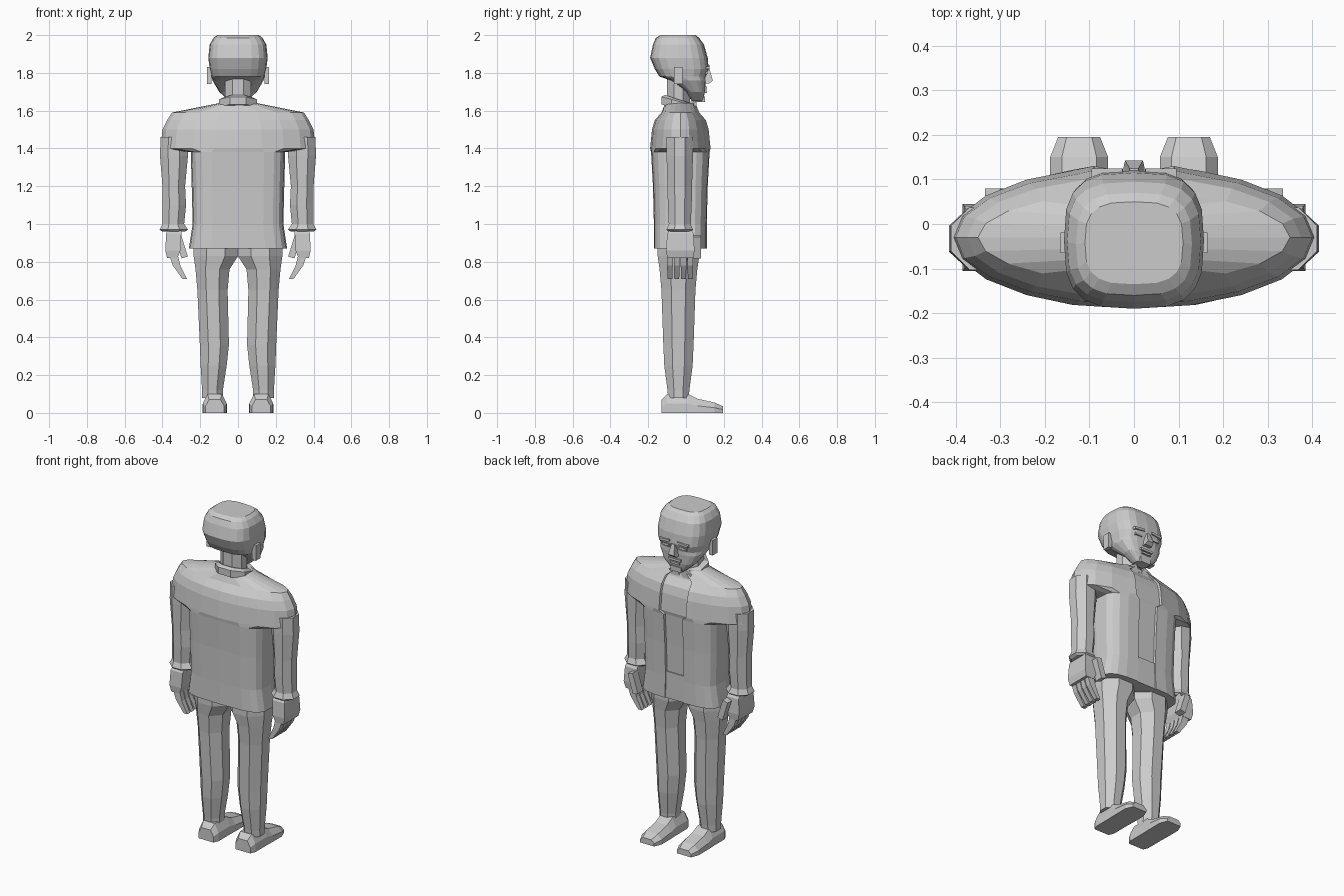
import bpy, bmesh, math
from mathutils import Vector, Matrix

default_cube = bpy.data.objects.get("Cube")
if default_cube:
    bpy.data.objects.remove(default_cube)

# The single material
plain_grey = bpy.data.materials.new("plain grey")
plain_grey.use_nodes = True
plain_grey.diffuse_color = (.6, .6, .6, 1)
shader = plain_grey.node_tree.nodes["Principled BSDF"]
shader.inputs["Base Color"].default_value = plain_grey.diffuse_color


def finish(name, bm):
    """Turn a bmesh into a flat-shaded grey object."""
    bmesh.ops.recalc_face_normals(bm, faces=bm.faces)
    mesh = bpy.data.meshes.new(name)
    bm.to_mesh(mesh)
    bm.free()
    mesh.materials.append(plain_grey)
    part = bpy.data.objects.new(name, mesh)
    bpy.context.collection.objects.link(part)


def loft(name, rings, side=1):
    """Skin a stack of equal rings and close both ends; side -1 mirrors it."""
    bm = bmesh.new()
    loops = [[bm.verts.new((side * x, y, z)) for x, y, z in ring] for ring in rings]
    for low, high in zip(loops, loops[1:]):
        for i in range(len(low)):
            bm.faces.new((low[i - 1], low[i], high[i], high[i - 1]))
    bm.faces.new(loops[0])
    bm.faces.new(loops[-1])
    finish(name, bm)


def tube(name, middle, rows, sides=8, side=1, tilt=0):
    """Upright tube; each row gives height, inner x, outer x and half depth."""
    grow = 1 / math.cos(math.pi / sides)
    angles = [(i + .5) * math.tau / sides for i in range(sides)]
    rings = []
    for z, inner, outer, depth in rows:
        centre = (inner + outer) / 2
        width = (outer - inner) / 2
        rings.append([(centre + width * grow * math.cos(a),
                       middle + depth * grow * math.sin(a),
                       z + tilt * math.sin(a)) for a in angles])
    loft(name, rings, side)


def box(name, centre, size, side=1, turn=0):
    bm = bmesh.new()
    bmesh.ops.create_cube(bm, size=1)
    place = Matrix.Translation(Vector((side * centre[0], centre[1], centre[2])))
    bm.transform(place @ Matrix.Rotation(side * turn, 4, "Y") @ Matrix.Diagonal((*size, 1)))
    finish(name, bm)


def outline(z, width, front, back, power):
    """Rounded half section from front to back; a lower power is boxier."""
    middle, depth = (front + back) / 2, (front - back) / 2
    points = []
    for i in range(11):
        angle = math.pi * i / 10
        x = width * max(math.sin(angle), 0) ** power
        c = math.cos(angle)
        points.append((x, middle + math.copysign(depth * abs(c) ** power, c), z))
    return points


def mirrored(half):
    return half + [(-x, y, z) for x, y, z in half[-2:0:-1]]


# Jacket: boxy waist, lens-shaped shoulders, shirt strip set back in front
def jacket_ring(z, width, depth, power):
    middle = -.03
    front = middle + depth
    strip = min(.09, width / 4)
    shirt = front - .012
    opening = [(0, shirt, z), (strip * .95, shirt, z), (strip, front, z)]
    return mirrored(opening + outline(z, width, front, middle - depth, power)[1:])


waist = [(.87, .26, .14), (1, .24, .14), (1.2, .245, .145), (1.38, .25, .155)]
shoulders = [(1.4, .41, .16), (1.5, .4, .15), (1.55, .375, .135), (1.59, .35, .1),
             (1.64, .1, .08)]
loft("jacket", [jacket_ring(*row, .5) for row in waist]
     + [jacket_ring(*row, 1) for row in shoulders])
box("trouser_front", (0, .1, .95), (.16, .01, .16))

# Neck and slanted collar
tube("neck", -.04, [(1.58, -.07, .07, .06), (1.8, -.07, .07, .06)])
tube("collar", -.04, [(1.61, -.1, .1, .09), (1.65, -.1, .1, .09), (1.66, -.08, .08, .07)],
     tilt=-.025)

# Head: chin, jaw, overhanging back of the skull, flat crown
head = [(1.65, .045, .09, .03), (1.7, .1, .1, 0), (1.76, .135, .105, -.08),
        (1.78, .14, .105, -.14), (1.82, .15, .12, -.165), (1.88, .157, .115, -.19),
        (1.95, .15, .095, -.175), (1.985, .13, .07, -.16), (2, .11, .05, -.135)]
loft("head", [mirrored(outline(*row, .65)) for row in head])
tube("nose", .1, [(1.745, -.024, .024, .025), (1.76, -.02, .02, .042), (1.82, -.01, .01, .025)],
     sides=4)
box("upper_lip", (0, .1, 1.72), (.08, .02, .014))
box("lower_lip", (0, .1, 1.7), (.06, .02, .012))
box("chin", (0, .07, 1.66), (.07, .06, .03))


def shoe_ring(y, half, height):
    """Chamfered section standing across the foot."""
    corners = [(1, 0), (1, .5), (.6, 1)]
    right_to_left = corners + [(-x, h) for x, h in reversed(corners)]
    return [(.123 + x * half, y, h * height) for x, h in right_to_left]


leg = [(.08, .08, .19, .055), (.12, .08, .19, .058), (.25, .06, .198, .075),
       (.36, .048, .202, .08), (.65, .055, .215, .09), (.76, .045, .225, .1),
       (.83, 0, .235, .11), (.92, 0, .235, .11)]
sleeve = [(1.46, .27, .41, .07), (1.36, .265, .413, .07), (1.2, .28, .4, .065),
          (1.1, .275, .4, .063), (1, .285, .4, .058), (.97, .265, .415, .07),
          (.96, .28, .4, .06)]
palm = [(.98, .3, .37, .05), (.95, .3, .38, .07), (.86, .305, .385, .075), (.82, .32, .375, .07)]
finger = [(.84, .32, .365, .015), (.78, .305, .345, .015), (.71, .27, .295, .013)]
shoe = [(-.13, .05, .07), (-.1, .063, .1), (.01, .063, .1), (.06, .065, .075),
        (.15, .065, .055), (.195, .047, .035)]

for label, side in (("left", 1), ("right", -1)):
    # Face details
    box(label + "_ear", (.152, -.042, 1.785), (.025, .045, .09), side)
    box(label + "_brow", (.06, .112, 1.83), (.07, .024, .014), side, .1)
    box(label + "_eye", (.058, .107, 1.8), (.045, .014, .014), side)
    box(label + "_collar_point", (.04, .04, 1.615), (.05, .03, .05), side, .5)

    # Arm and hand
    tube(label + "_sleeve", -.033, sleeve, side=side)
    tube(label + "_palm", -.03, palm, sides=4, side=side)
    box(label + "_thumb", (.3, .055, .88), (.035, .05, .12), side, .3)
    for i, finger_name in enumerate(("little", "ring", "middle", "index")):
        tube(f"{label}_{finger_name}_finger", -.085 + i * .036, finger, sides=4, side=side)

    # Leg and shoe
    tube(label + "_trouser_leg", -.04, leg, side=side)
    loft(label + "_shoe", [shoe_ring(*row) for row in shoe], side)
